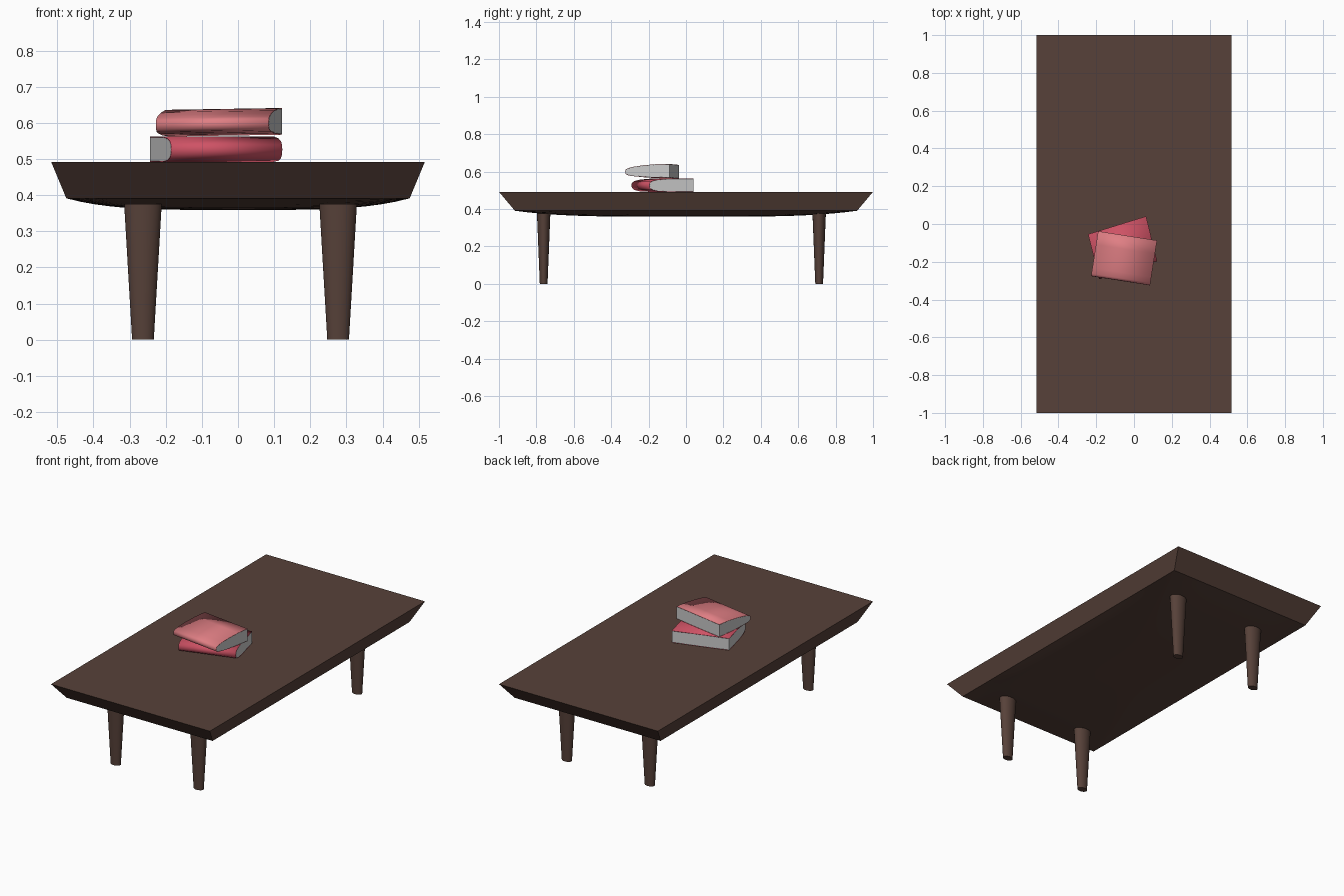
import bpy, bmesh, math
from mathutils import Vector

if "Cube" in bpy.data.objects:
    bpy.data.objects.remove(bpy.data.objects["Cube"])


def material(name, rgb):
    m = bpy.data.materials.new(name)
    m.diffuse_color = (*rgb, 1)
    m.use_nodes = True
    m.node_tree.nodes["Principled BSDF"].inputs["Base Color"].default_value = m.diffuse_color
    return m


def finish(name, bm, mat=None, smooth=True):
    bmesh.ops.recalc_face_normals(bm, faces=bm.faces)
    me = bpy.data.meshes.new(name)
    bm.to_mesh(me)
    bm.free()
    ob = bpy.data.objects.new(name, me)
    bpy.context.collection.objects.link(ob)
    if mat:
        me.materials.append(mat)
    if smooth:
        bpy.ops.object.select_all(action='DESELECT')
        ob.select_set(True)
        bpy.context.view_layer.objects.active = ob
        bpy.ops.object.shade_smooth_by_angle(angle=math.radians(35))
    return ob


wood = material("dark_wood", (0.095, 0.053, 0.041))
red = material("red_cover", (0.62, 0.085, 0.13))
pink = material("pink_cover", (0.74, 0.21, 0.23))

# Table top: shallow domed underside, flared rim, flat top
bm = bmesh.new()
bmesh.ops.create_grid(bm, x_segments=24, y_segments=32, size=1)
for v in bm.verts:
    u, w = v.co.x, v.co.y
    v.co = (u * 0.475, w * 0.915, 0.391 - 0.032 * (1 - u**4) * (1 - w**4))
rim = [e for e in bm.edges if e.is_boundary]
ret = bmesh.ops.extrude_edge_only(bm, edges=rim)["geom"]
for v in [g for g in ret if isinstance(g, bmesh.types.BMVert)]:
    v.co = (v.co.x * 0.517 / 0.475, v.co.y / 0.915, 0.492)
top_edges = [g for g in ret if isinstance(g, bmesh.types.BMEdge) and g.is_boundary]
bmesh.ops.contextual_create(bm, geom=top_edges)
finish("table_top", bm, wood)

# Tapered oval legs
for yname, y in (("front", -0.761), ("back", 0.712)):
    for xname, x in (("left", -0.263), ("right", 0.277)):
        bm = bmesh.new()
        bmesh.ops.create_cone(bm, cap_ends=True, segments=32, radius1=0.03,
                              radius2=0.052, depth=0.376)
        for v in bm.verts:
            v.co = (v.co.x + x, v.co.y * 0.69 + y, v.co.z + 0.188)
        finish(f"{yname}_{xname}_leg", bm, wood)


def book(name, origin, along, across, profile, tilt, mat):
    """Profile points are (fraction from page edge to spine, height)."""
    o, a, b = Vector(origin), Vector(along), Vector(across)

    def rows(bm):
        out = []
        for s in (0, 1):
            out.append([bm.verts.new((*(o + a * s + b * f), z + tilt * s))
                        for f, z in profile])
        return out

    # Page block
    bm = bmesh.new()
    l, r = rows(bm)
    n = len(profile)
    for i in range(n):
        j = (i + 1) % n
        bm.faces.new((l[i], l[j], r[j], r[i]))
    bm.faces.new(l)
    bm.faces.new(r)
    finish(name + "_pages", bm)

    # Cover wraps top, spine and bottom, leaving the page edge open
    bm = bmesh.new()
    l, r = rows(bm)
    for i in range(n - 1):
        bm.faces.new((l[i], l[i + 1], r[i + 1], r[i]))
    cover = finish(name + "_cover", bm, mat)
    # keep the normals pointing out of the book
    if cover.data.polygons[0].normal.z < 0:
        cover.data.flip_normals()
    solid = cover.modifiers.new("thickness", 'SOLIDIFY')
    solid.thickness = 0.002
    solid.offset = 1


book("lower_book", (-0.243, -0.054), (0.307, 0.095), (0.058, -0.236),
     [(0, 0.560), (0.6, 0.560), (0.82, 0.555), (0.94, 0.548), (0.99, 0.538), (1, 0.526),
      (0.99, 0.514), (0.94, 0.504), (0.82, 0.497), (0.6, 0.494), (0, 0.494)],
     0, red)
book("upper_book", (-0.190, -0.038), (0.312, -0.049), (-0.037, -0.236),
     [(0, 0.634), (0.3, 0.633), (0.6, 0.627), (0.82, 0.619), (0.95, 0.611), (0.99, 0.605),
      (1, 0.594), (0.99, 0.583), (0.94, 0.577), (0.8, 0.572), (0.5, 0.567), (0, 0.564)],
     0.005, pink)
